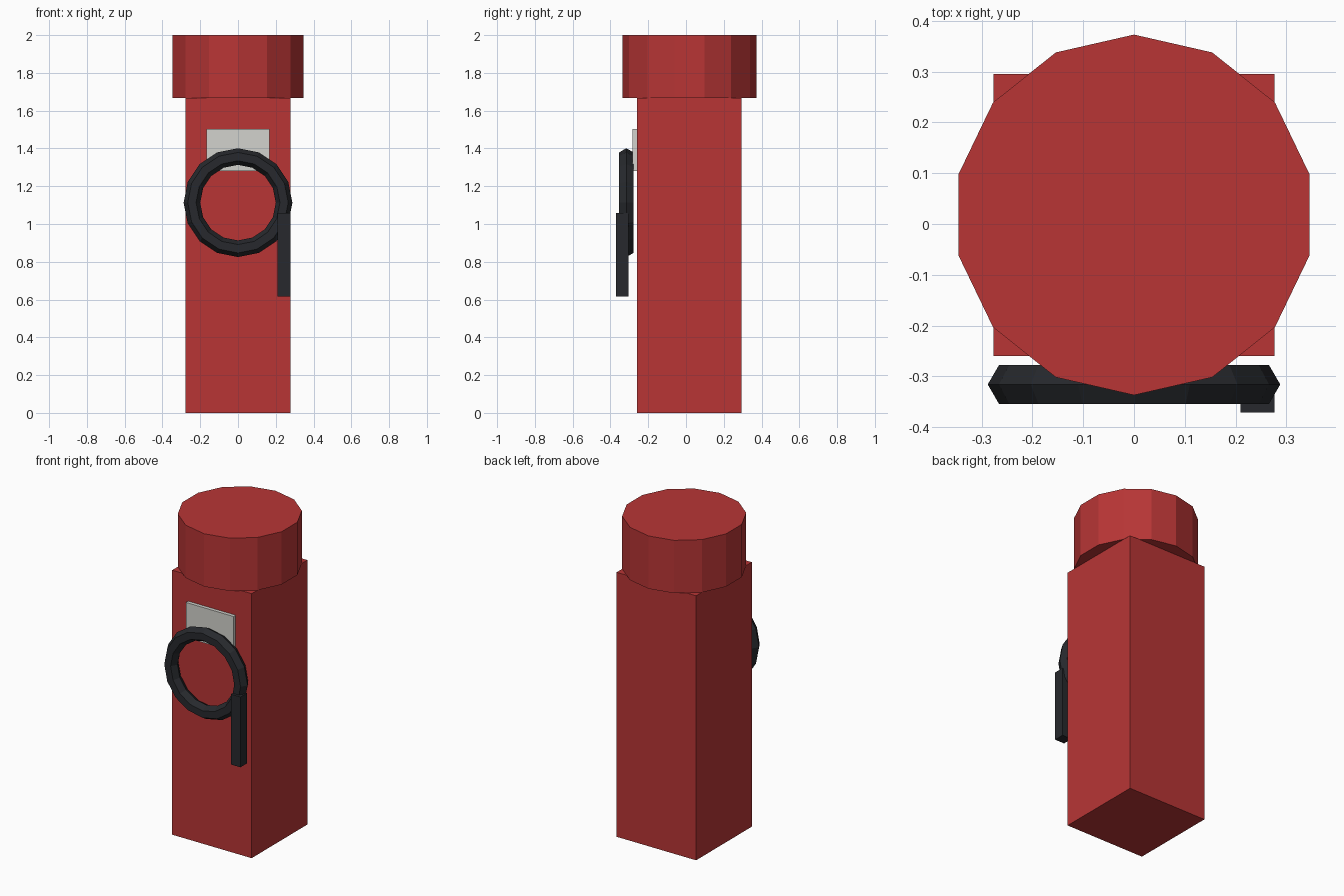
import bpy
from math import pi

if "Cube" in bpy.data.objects:
    bpy.data.objects.remove(bpy.data.objects["Cube"])


def material(name, rgb):
    m = bpy.data.materials.new(name)
    m.diffuse_color = (*rgb, 1)
    m.use_nodes = True
    m.node_tree.nodes["Principled BSDF"].inputs["Base Color"].default_value = m.diffuse_color
    return m


RED = material("red_paint", (0.48, 0.036, 0.036))
BLACK = material("black_rubber", (0.02, 0.022, 0.026))
PALE = material("pale_plate", (0.65, 0.65, 0.61))


def finish(name, mat):
    ob = bpy.context.object
    ob.name = name
    ob.data.materials.append(mat)
    return ob


def box(name, lo, hi, mat):
    """Box spanning two opposite corners."""
    bpy.ops.mesh.primitive_cube_add(size=1, location=[(a + b) / 2 for a, b in zip(lo, hi)])
    ob = finish(name, mat)
    ob.scale = [b - a for a, b in zip(lo, hi)]
    bpy.ops.object.transform_apply(location=False, rotation=False, scale=True)
    return ob


# Square post
box("post_body", (-0.277, -0.26, 0), (0.277, 0.295, 1.667), RED)

# Fourteen-sided cap on top
bpy.ops.mesh.primitive_cylinder_add(vertices=14, radius=0.355, depth=0.333,
                                    location=(0, 0.018, 1.8335))
finish("cap", RED)

# Front plate
box("front_plate", (-0.166, -0.282, 1.28), (0.166, -0.255, 1.502), PALE)

# Coiled hose ring with hexagonal section
bpy.ops.mesh.primitive_torus_add(major_segments=16, minor_segments=6, major_radius=0.244,
                                 minor_radius=0.044, location=(0, -0.316, 1.113),
                                 rotation=(pi / 2, 0, 0))
finish("hose_ring", BLACK)

# Nozzle hanging from the ring
box("hose_nozzle", (0.21, -0.371, 0.615), (0.277, -0.305, 1.058), BLACK)
